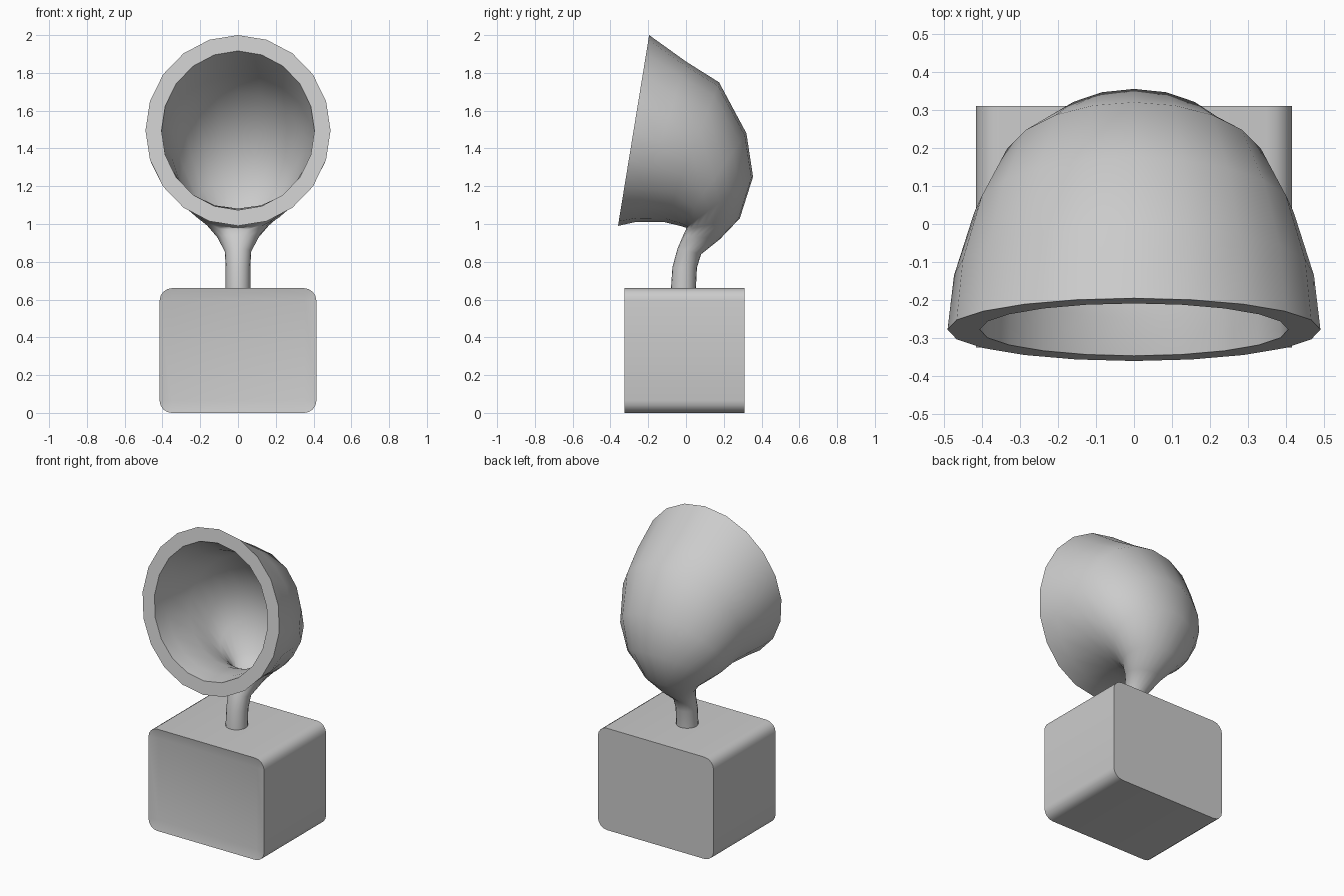
import bpy, bmesh, math
from mathutils import Vector

if "Cube" in bpy.data.objects:
    bpy.data.objects.remove(bpy.data.objects["Cube"])


def build(name, loops, angle):
    """Skin a list of equal-length vertex loops, cap both ends, shade smooth."""
    bm = bmesh.new()
    rings = [[bm.verts.new(p) for p in loop] for loop in loops]
    n = len(rings[0])
    for a, b in zip(rings, rings[1:]):
        for i in range(n):
            j = (i + 1) % n
            bm.faces.new((a[i], a[j], b[j], b[i]))
    bm.faces.new(rings[0])
    bm.faces.new(rings[-1][::-1])
    bmesh.ops.remove_doubles(bm, verts=bm.verts, dist=1e-5)
    bmesh.ops.recalc_face_normals(bm, faces=bm.faces)
    me = bpy.data.meshes.new(name)
    bm.to_mesh(me)
    bm.free()
    ob = bpy.data.objects.new(name, me)
    bpy.context.collection.objects.link(ob)
    bpy.ops.object.select_all(action='DESELECT')
    ob.select_set(True)
    bpy.context.view_layer.objects.active = ob
    bpy.ops.object.shade_smooth_by_angle(angle=math.radians(angle))
    return ob


def rounded_rect(y, hx, hz, r, zc=0.33, seg=4):
    pts = []
    for k, (sx, sz) in enumerate([(1, 1), (-1, 1), (-1, -1), (1, -1)]):
        for i in range(seg + 1):
            a = math.radians(90 * (k + i / seg))
            pts.append((sx * (hx - r) + r * math.cos(a), y,
                        zc + sz * (hz - r) + r * math.sin(a)))
    return pts


def ring(top, bottom, w, t=0.0, n=20):
    """Tilted ellipse given its side-view end points, half width and inset t."""
    a, b = Vector((0, *top)), Vector((0, *bottom))
    c, h = (a + b) / 2, (a - b) / 2
    h *= (h.length - t) / h.length
    return [c + h * math.cos(2 * math.pi * i / n)
            + Vector(((w - t) * math.sin(2 * math.pi * i / n), 0, 0))
            for i in range(n)]


# box with rounded long edges and a shallow recessed front panel
build("box", [rounded_rect(0.31, 0.415, 0.33, 0.065),
              rounded_rect(-0.325, 0.415, 0.33, 0.065),
              rounded_rect(-0.312, 0.352, 0.265, 0.0)], 30)

# horn: (upper-back point, lower-front point, half width, wall thickness)
horn = [
    ((-0.195, 2.00), (-0.36, 0.99), 0.490, 0.085),
    ((0.00, 1.86), (-0.27, 1.01), 0.473, 0.075),
    ((0.175, 1.75), (-0.115, 1.01), 0.420, 0.060),
    ((0.32, 1.48), (-0.03, 0.99), 0.350, 0.045),
    ((0.355, 1.25), (0.00, 0.98), 0.270, 0.040),
    ((0.285, 1.03), (0.00, 0.97), 0.170, 0.045),
    ((0.18, 0.92), (-0.015, 0.94), 0.110, 0.045),
    ((0.08, 0.84), (-0.045, 0.87), 0.070, 0),
    ((0.058, 0.77), (-0.072, 0.77), 0.065, 0),
    ((0.052, 0.65), (-0.08, 0.65), 0.065, 0),
]
outer = [ring(a, b, w) for a, b, w, t in horn]
inner = [ring(a, b, w, t) for a, b, w, t in horn if t]
build("horn", inner[::-1] + outer, 50)
